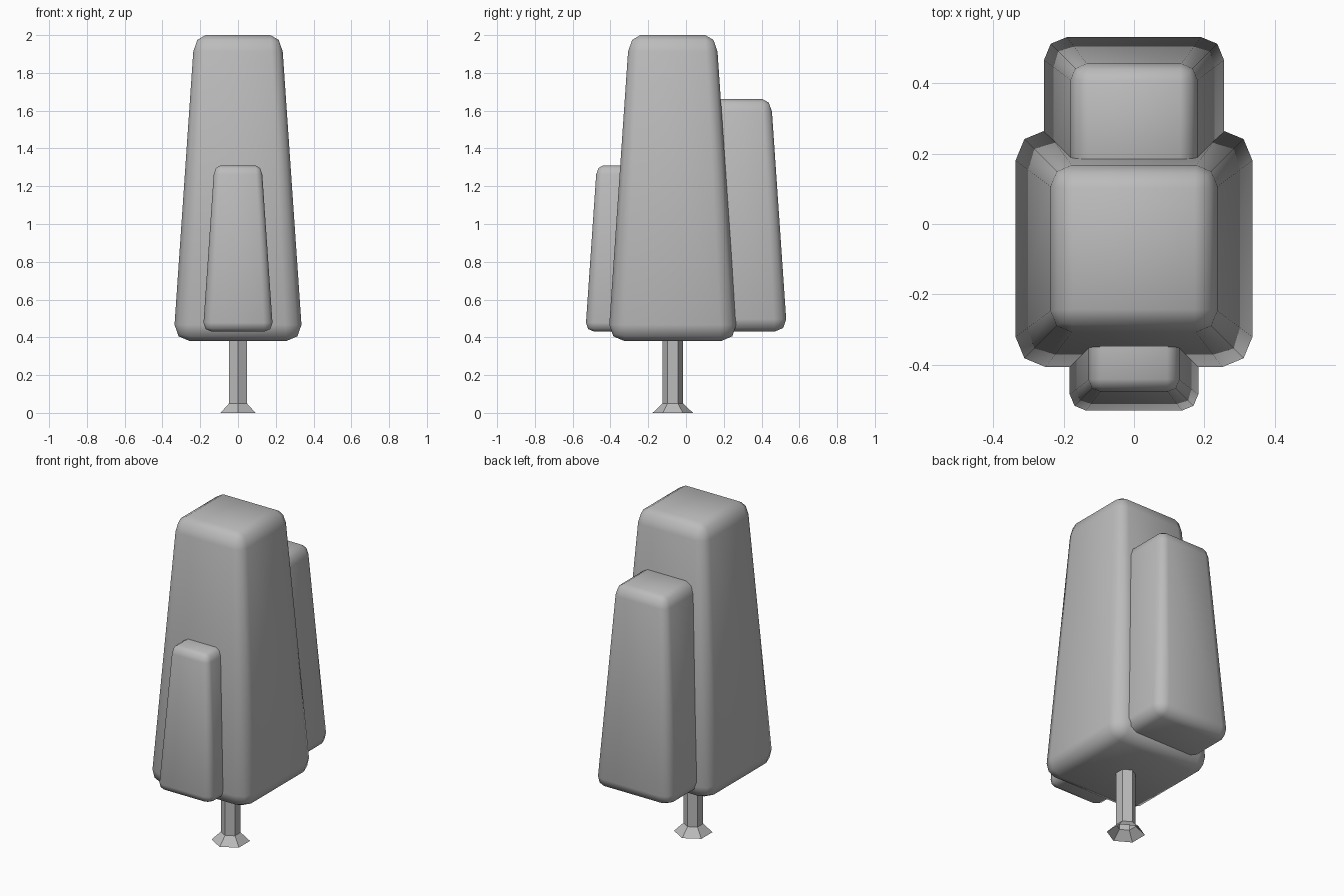
import bpy
import bmesh
import math
from mathutils import Vector

cube = bpy.data.objects.get("Cube")
if cube:
    bpy.data.objects.remove(cube, do_unlink=True)

# One plain grey for everything
grey = bpy.data.materials.new("plain_grey")
grey.use_nodes = True
colour = (0.5, 0.5, 0.5, 1)
grey.diffuse_color = colour
grey.node_tree.nodes["Principled BSDF"].inputs["Base Color"].default_value = colour


def add_object(name, bm, smooth):
    bmesh.ops.recalc_face_normals(bm, faces=bm.faces)
    for face in bm.faces:
        face.smooth = smooth
    mesh = bpy.data.meshes.new(name)
    bm.to_mesh(mesh)
    bm.free()
    mesh.materials.append(grey)
    obj = bpy.data.objects.new(name, mesh)
    bpy.context.collection.objects.link(obj)
    return obj


def foliage_block(name, y, bottom, size):
    """Rounded box that narrows evenly towards its top."""
    half, height, top_ratio = 0.342, 1.62, 0.675
    bm = bmesh.new()
    bmesh.ops.create_cube(bm, size=1)
    bmesh.ops.scale(bm, vec=Vector((half * 2, half * 2, height)), verts=bm.verts)
    bmesh.ops.translate(bm, vec=Vector((0, 0, height / 2)), verts=bm.verts)
    bmesh.ops.bevel(bm, geom=bm.edges[:], offset=0.087, offset_type='OFFSET',
                    segments=2, profile=0.5, affect='EDGES')
    for v in bm.verts:
        taper = 1 - (1 - top_ratio) * v.co.z / height
        v.co.x *= taper
        v.co.y *= taper
        v.co *= size
    obj = add_object(name, bm, True)
    obj.location = (0, y, bottom)
    return obj


# Foliage: one shape at three sizes
foliage_block("main_foliage", -0.07, 0.38, 1.0)
foliage_block("back_foliage", 0.275, 0.43, 0.76)
foliage_block("front_foliage", -0.347, 0.43, 0.543)

# Six-sided trunk with a flared, open foot
bm = bmesh.new()
rings = []
for radius, z in ((0.107, 0), (0.055, 0.05), (0.055, 0.42)):
    ring = []
    for i in range(6):
        angle = math.pi / 2 + math.tau * i / 6
        ring.append(bm.verts.new((radius * math.cos(angle), radius * math.sin(angle), z)))
    rings.append(ring)
for low, high in zip(rings, rings[1:]):
    for i in range(6):
        j = (i + 1) % 6
        bm.faces.new((low[i], low[j], high[j], high[i]))
trunk = add_object("trunk", bm, False)
trunk.location.y = -0.07
